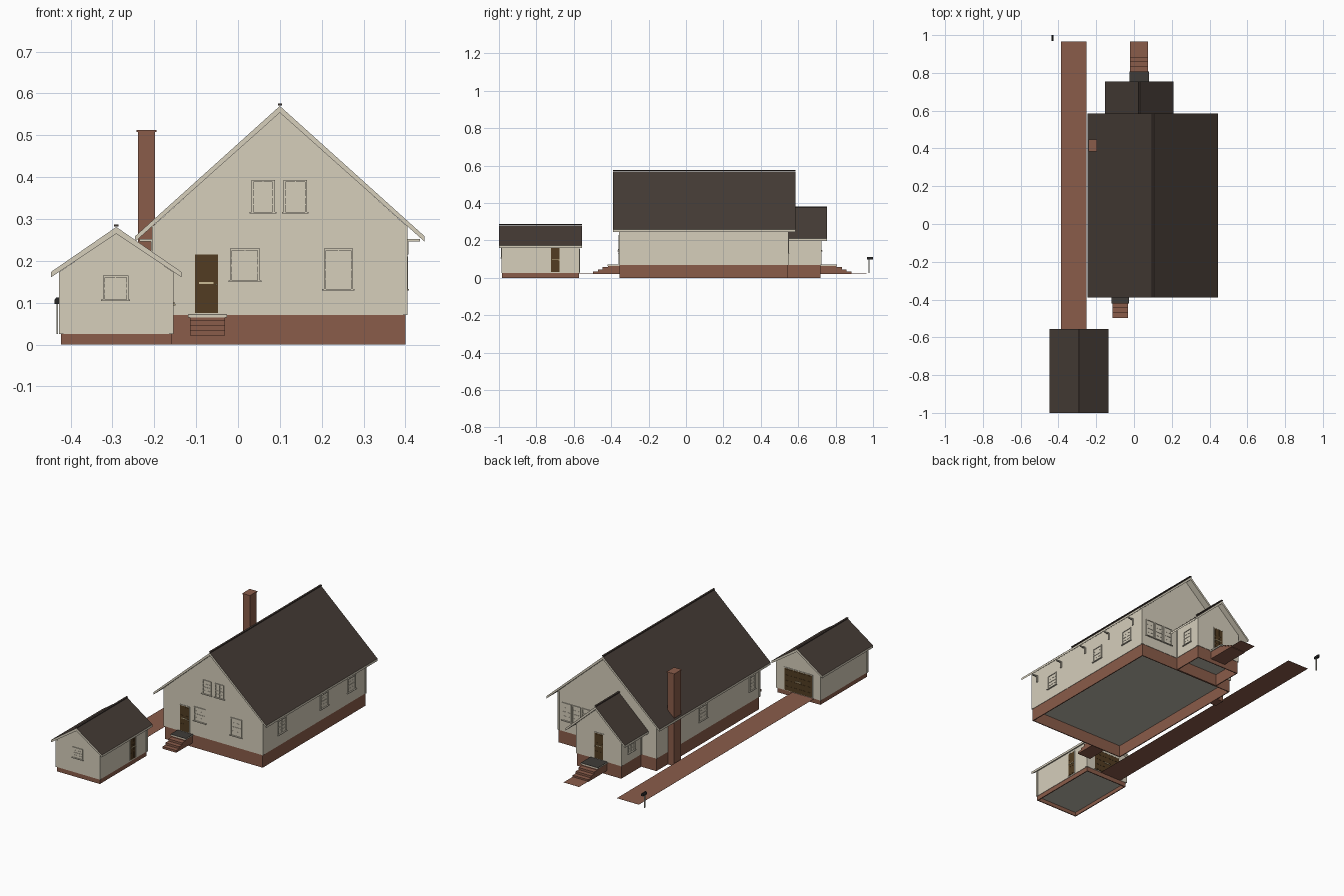
import bpy, bmesh

if "Cube" in bpy.data.objects:
    bpy.data.objects.remove(bpy.data.objects["Cube"])

def material(name, r, g, b):
    m = bpy.data.materials.new(name)
    m.diffuse_color = (r, g, b, 1)
    m.use_nodes = True
    m.node_tree.nodes["Principled BSDF"].inputs["Base Color"].default_value = m.diffuse_color
    return m

CREAM = material("cream_siding", 0.67, 0.62, 0.50)
BRICK = material("red_brick", 0.254, 0.107, 0.068)
ROOF = material("dark_shingle", 0.060, 0.044, 0.036)
WOOD = material("brown_door", 0.085, 0.046, 0.016)
GREY = material("grey_concrete", 0.52, 0.50, 0.42)
SLATE = material("dark_slate", 0.05, 0.045, 0.04)
BLACK = material("black_metal", 0.02, 0.02, 0.02)
BRASS = material("pale_brass", 0.6, 0.5, 0.3)

def finish(name, bm, *mats):
    bmesh.ops.recalc_face_normals(bm, faces=bm.faces)
    me = bpy.data.meshes.new(name)
    bm.to_mesh(me)
    bm.free()
    for m in mats:
        me.materials.append(m)
    ob = bpy.data.objects.new(name, me)
    bpy.context.collection.objects.link(ob)
    return ob

def boxes(name, mat, *specs):
    """One object made of boxes (x0, x1, y0, y1, z0, z1)."""
    bm = bmesh.new()
    for x0, x1, y0, y1, z0, z1 in specs:
        geo = bmesh.ops.create_cube(bm, size=1)
        for v in geo["verts"]:
            v.co = ((x0 + x1) / 2 + v.co.x * (x1 - x0),
                    (y0 + y1) / 2 + v.co.y * (y1 - y0),
                    (z0 + z1) / 2 + v.co.z * (z1 - z0))
    return finish(name, bm, mat)

def prism_y(name, profile, y0, y1, *mats):
    """Extrude an (x, z) profile along y; a second material goes on upward faces."""
    bm = bmesh.new()
    face = bm.faces.new([bm.verts.new((x, y0, z)) for x, z in profile])
    ext = bmesh.ops.extrude_face_region(bm, geom=[face])
    for v in ext["geom"]:
        if isinstance(v, bmesh.types.BMVert):
            v.co.y = y1
    bmesh.ops.recalc_face_normals(bm, faces=bm.faces)
    if len(mats) > 1:
        for f in bm.faces:
            f.normal_update()
            f.material_index = 1 if f.normal.z > 0.3 else 0
    return finish(name, bm, *mats)

def on_wall(side, plane, u0, u1, d0, d1, z0, z1):
    """Box lying on a wall: u runs along the wall, d is the distance out of it."""
    s = -1 if side in "FL" else 1
    a, b = sorted((plane + s * d0, plane + s * d1))
    return (u0, u1, a, b, z0, z1) if side in "FB" else (a, b, u0, u1, z0, z1)

def frame(side, p, u0, u1, z0, z1, t=0.005, d=0.004):
    return [on_wall(side, p, u0 - t, u0, -0.002, d, z0, z1 + t),
            on_wall(side, p, u1, u1 + t, -0.002, d, z0, z1 + t),
            on_wall(side, p, u0, u1, -0.002, d, z1, z1 + t)]

def window(name, side, p, u0, u1, z0, z1):
    m, h, t = (u0 + u1) / 2, (z0 + z1) / 2, 0.0012
    parts = frame(side, p, u0, u1, z0, z1)
    parts.append(on_wall(side, p, u0 - 0.009, u1 + 0.009, -0.002, 0.007, z0 - 0.004, z0))
    parts.append(on_wall(side, p, m - t, m + t, -0.002, 0.001, z0, z1))
    parts.append(on_wall(side, p, u0, u1, -0.002, 0.002, h - 0.002, h + 0.002))
    for z in ((z0 + h) / 2, (z1 + h) / 2):
        parts.append(on_wall(side, p, u0, u1, -0.002, 0.001, z - t, z + t))
    boxes(name, CREAM, *parts)

def door(name, side, p, u0, u1, z0, z1, rows=3, knob=True):
    boxes(name + "_frame", CREAM, *frame(side, p, u0, u1, z0, z1, 0.004, 0.003))
    parts = [on_wall(side, p, u0, u1, -0.002, 0.002, z0, z1)]
    h, m = (z1 - z0) / rows, (u0 + u1) / 2
    for i in range(rows):                      # raised panels
        for a, b in ((u0, m), (m, u1)):
            parts.append(on_wall(side, p, a + 0.006, b - 0.006, 0.001, 0.003,
                                 z0 + i * h + 0.006, z0 + (i + 1) * h - 0.006))
    boxes(name, WOOD, *parts)
    zk = (z0 + z1) / 2
    hw = [on_wall(side, p, m - 0.018, m + 0.017, 0.001, 0.005, zk, zk + 0.004)]
    if knob:
        hw.append(on_wall(side, p, u1 - 0.006, u1 - 0.002, 0.001, 0.008, zk - 0.004, zk))
    boxes(name + "_hardware", BRASS, *hw)

def building(name, cx, half, y0, y1, base, ridge, slope, over, ry0, ry1):
    """Open brick foundation, floor, gabled walls, corner boards, roof and ridge cap."""
    t, k = 0.016, 0.005
    x0, x1 = cx - half, cx + half
    boxes(name + "_foundation", BRICK, (x0, x0 + k, y0, y1, 0, base), (x1 - k, x1, y0, y1, 0, base),
          (x0 + k, x1 - k, y0, y0 + k, 0, base), (x0 + k, x1 - k, y1 - k, y1, 0, base))
    boxes(name + "_floor", GREY, (x0 + k, x1 - k, y0 + k, y1 - k, base - 0.004, base + 0.002))
    w = half + 0.002
    top = ridge - t + 0.002
    ze = top - w * slope
    prism_y(name + "_walls", [(cx - w, base), (cx + w, base), (cx + w, ze), (cx, top), (cx - w, ze)],
            y0 - 0.002, y1 + 0.002, CREAM)
    c = 0.008
    boxes(name + "_corner_boards", CREAM,
          *[(cx + sx * w - (c if sx > 0 else 0.003), cx + sx * w + (0.003 if sx > 0 else c),
             y - (0.004 if y == y0 else c), y + (c if y == y0 else 0.004), base, ze)
            for sx in (-1, 1) for y in (y0, y1)])
    o = half + over
    e = ridge - o * slope
    prism_y(name + "_roof", [(cx - o, e), (cx, ridge), (cx + o, e), (cx + o, e - t * 0.8),
                             (cx, ridge - t), (cx - o, e - t * 0.8)], ry0, ry1, CREAM, ROOF)
    boxes(name + "_ridge_cap", ROOF, (cx - 0.005, cx + 0.005, ry0, ry1, ridge + 0.001, ridge + 0.006))

# House, rear entry wing and garage
building("house", 0.10, 0.30, -0.355, 0.545, 0.07, 0.57, 0.9, 0.046, -0.39, 0.585)
building("entry", 0.028, 0.135, 0.545, 0.72, 0.07, 0.376, 0.92, 0.046, 0.547, 0.755)
building("garage", -0.291, 0.132, -0.983, -0.573, 0.025, 0.281, 0.69, 0.024, -1.0, -0.555)

# Eave brackets along both long sides
for side, p, label in (("R", 0.402, "right"), ("L", -0.202, "left")):
    parts = []
    for i in range(5):
        y = -0.312 + i * 0.196
        parts.append(on_wall(side, p, y - 0.004, y + 0.004, -0.002, 0.033, 0.246, 0.252))
        parts.append(on_wall(side, p, y - 0.004, y + 0.004, -0.002, 0.006, 0.215, 0.246))
    boxes("eave_brackets_" + label, CREAM, *parts)

# Chimney with cap
boxes("chimney", BRICK, (-0.239, -0.198, 0.386, 0.445, 0, 0.51),
      (-0.242, -0.195, 0.383, 0.448, 0.508, 0.513))

# Windows: side, wall plane, u0, u1, z0, z1
wins = [("F", -0.357, 0.037, 0.083, 0.317, 0.388), ("F", -0.357, 0.114, 0.160, 0.317, 0.388),
        ("F", -0.357, -0.014, 0.047, 0.153, 0.225), ("F", -0.357, 0.21, 0.27, 0.133, 0.225),
        ("F", -0.985, -0.318, -0.267, 0.108, 0.16),
        ("R", 0.402, -0.22, -0.16, 0.133, 0.205), ("R", 0.402, 0.15, 0.21, 0.133, 0.205),
        ("R", 0.402, 0.39, 0.45, 0.133, 0.205),
        ("L", -0.202, 0.11, 0.17, 0.133, 0.205), ("L", -0.202, -0.31, -0.27, 0.133, 0.205),
        ("R", 0.165, 0.61, 0.66, 0.12, 0.195), ("L", -0.109, 0.61, 0.66, 0.12, 0.195),
        ("B", 0.547, 0.205, 0.25, 0.133, 0.225), ("B", 0.547, 0.265, 0.31, 0.133, 0.225),
        ("B", 0.547, 0.325, 0.37, 0.133, 0.225)]
for i, w in enumerate(wins):
    window("window_%d" % (i + 1), *w)

# Doors
door("front_door", "F", -0.357, -0.103, -0.048, 0.075, 0.215)
door("back_door", "B", 0.722, 0.0, 0.055, 0.075, 0.215)
door("garage_side_door", "R", -0.157, -0.722, -0.675, 0.032, 0.162)
door("garage_main_door", "B", -0.571, -0.375, -0.207, 0.028, 0.15, 4, False)

def steps(name, x0, x1, wall, s, land, end):
    """Landing on a brick base, then three treads; s is the direction along y."""
    edge = wall + s * land
    run = (end - land) / 3
    ys = lambda a, b: tuple(sorted((a, b)))
    boxes(name + "_base", BRICK, (x0, x1, *ys(wall, edge - s * 0.003), 0.022, 0.066),
          *[(x0, x1, *ys(wall, edge + s * run * (i + 1)), 0.022, 0.057 - 0.0115 * i) for i in range(3)])
    boxes(name + "_landing", CREAM, (x0 - 0.005, x1 + 0.005, *ys(wall, edge), 0.064, 0.071))
    boxes(name + "_landing_top", SLATE, (x0 - 0.005, x1 + 0.005, *ys(wall, edge), 0.071, 0.072))

steps("front_steps", -0.115, -0.031, -0.355, -1, 0.065, 0.142)
steps("back_steps", -0.02, 0.075, 0.72, 1, 0.088, 0.165)

# Flat brick paving
boxes("back_path", BRICK, (-0.02, 0.075, 0.88, 0.965, 0.0244, 0.025))
boxes("driveway", BRICK, (-0.386, -0.252, -0.575, 0.965, 0.0244, 0.025))

# Mailbox on a post
boxes("mailbox_post", GREY, (-0.434, -0.43, 0.975, 0.981, 0.025, 0.1))
prism_y("mailbox", [(-0.438, 0.097), (-0.425, 0.097), (-0.425, 0.107), (-0.428, 0.112),
                    (-0.435, 0.112), (-0.438, 0.107)], 0.968, 1.0, BLACK)
